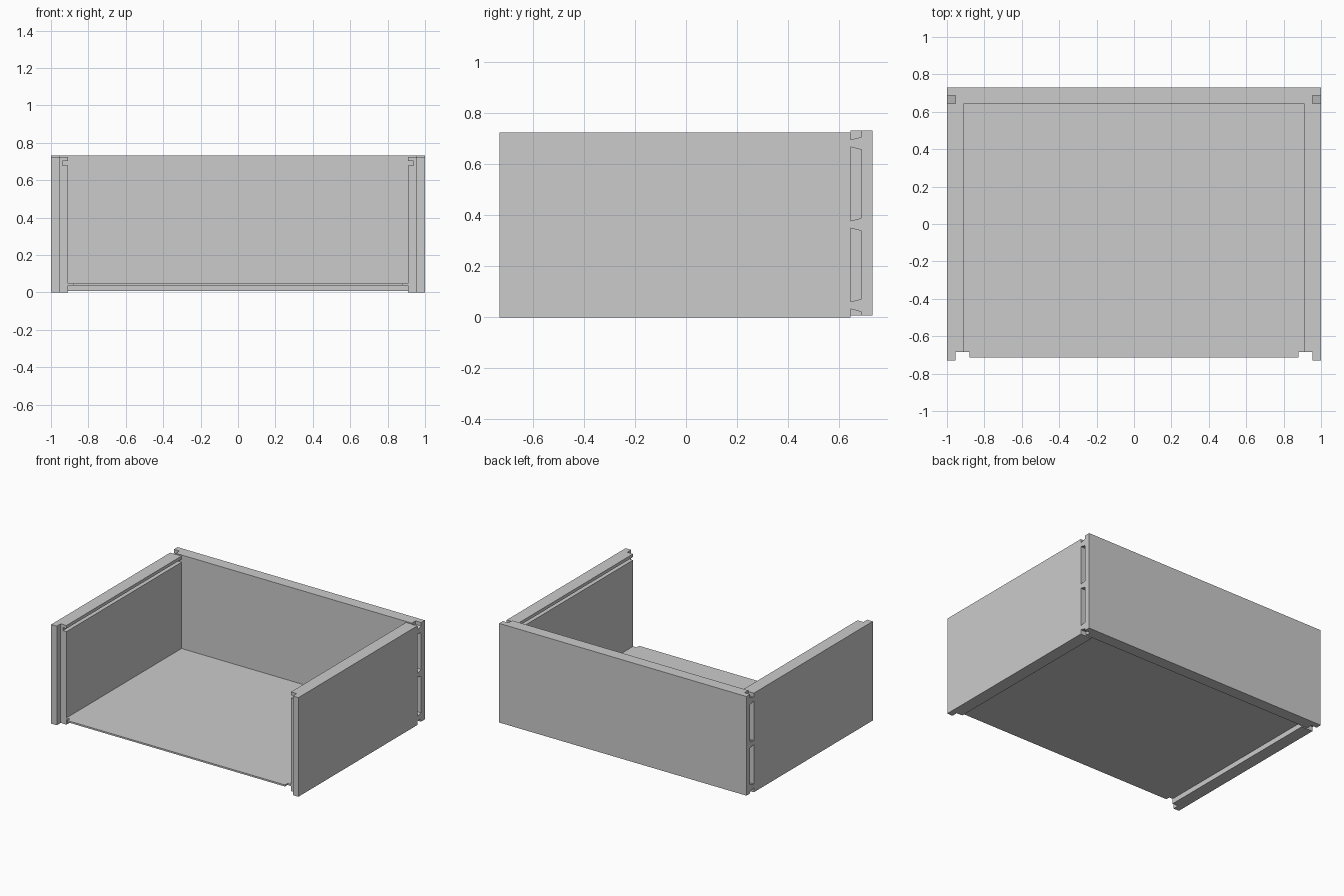
import bpy, bmesh
from mathutils import Vector

if "Cube" in bpy.data.objects:
    bpy.data.objects.remove(bpy.data.objects["Cube"])

# Main dimensions: half width, half depth, board faces and joint planes
W, D = 1.0, 0.73
INNER, LAP = 0.908, 0.955
BACK_IN, BACK_LAP = 0.644, 0.687
FRONT_LAP = -0.685
SIDE_TOP, BACK_Z0, BACK_Z1 = 0.725, 0.008, 0.733


def extrude(name, outline, offset):
    """Solid made by sweeping a closed 3D outline along an offset."""
    bm = bmesh.new()
    face = bm.faces.new([bm.verts.new(p) for p in outline])
    res = bmesh.ops.extrude_face_region(bm, geom=[face])
    top = [v for v in res["geom"] if isinstance(v, bmesh.types.BMVert)]
    bmesh.ops.translate(bm, verts=top, vec=Vector(offset))
    bmesh.ops.recalc_face_normals(bm, faces=bm.faces)
    mesh = bpy.data.meshes.new(name)
    bm.to_mesh(mesh)
    bm.free()
    obj = bpy.data.objects.new(name, mesh)
    bpy.context.collection.objects.link(obj)
    return obj


def cut_box(obj, lo, hi):
    """Cut an axis-aligned box out of a board."""
    (x0, y0, z0), (x1, y1, z1) = lo, hi
    base = [(x0, y0, z0), (x1, y0, z0), (x1, y1, z0), (x0, y1, z0)]
    cutter = extrude("cutter", base, (0, 0, z1 - z0))
    cutter.hide_render = True
    mod = obj.modifiers.new("cut", "BOOLEAN")
    mod.operation, mod.solver, mod.object = "DIFFERENCE", "EXACT", cutter
    bpy.context.view_layer.objects.active = obj
    bpy.ops.object.modifier_apply(modifier=mod.name)
    bpy.data.objects.remove(cutter)


# Side board outline with three dovetails flaring towards the back
outline = [(-D, 0), (BACK_IN, 0)]
for z in (0.047, 0.364, 0.682):
    outline += [(BACK_IN, z - 0.014), (BACK_LAP, z - 0.025),
                (BACK_LAP, z + 0.025), (BACK_IN, z + 0.014)]
outline += [(BACK_IN, SIDE_TOP), (-D, SIDE_TOP)]
sides = extrude("side_boards", [(INNER, y, z) for y, z in outline], (W - INNER, 0, 0))

# Front rabbet, back shoulder and the long groove near the top
cut_box(sides, (0.85, -0.8, -0.1), (LAP, FRONT_LAP, 0.8))
cut_box(sides, (0.85, BACK_IN, -0.1), (LAP, 0.8, 0.8))
cut_box(sides, (0.85, -0.8, 0.68), (0.937, 0.8, 0.702))

# Second side board
mirror = sides.modifiers.new("mirror", "MIRROR")
mirror.use_mirror_merge = False

# Back board with a stepped lap at each end
right = [(LAP, BACK_IN), (LAP, BACK_LAP), (W, BACK_LAP), (W, D)]
plan = right + [(-x, y) for x, y in reversed(right)]
extrude("back_board", [(x, y, BACK_Z0) for x, y in plan], (0, 0, BACK_Z1 - BACK_Z0))

# Thin raised bottom panel with notched front corners
right = [(0.88, -0.715), (0.88, FRONT_LAP), (INNER, FRONT_LAP), (INNER, BACK_IN)]
plan = right + [(-x, y) for x, y in reversed(right)]
extrude("bottom_panel", [(x, y, 0.037) for x, y in plan], (0, 0, 0.012))
